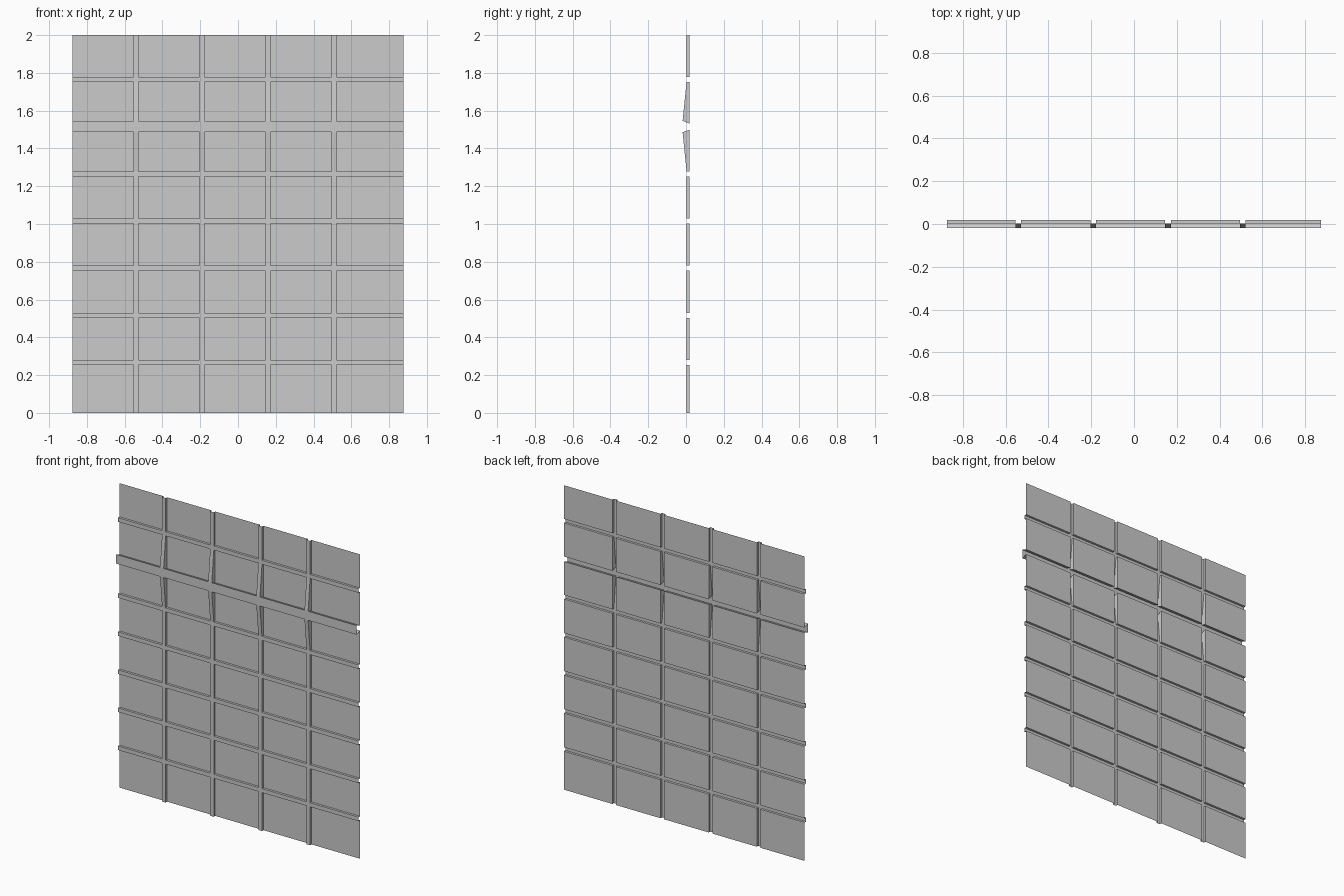
import bpy, bmesh

if "Cube" in bpy.data.objects:
    bpy.data.objects.remove(bpy.data.objects["Cube"])

HALF_W, HEIGHT = 0.875, 2.0
BACK, RIB, BIG = 0.018, 0.003, -0.018   # depths: panes, small ribs, big rail

# Column lines: bands alternate pane, rib, pane ...
xs = [-HALF_W]
for i in range(4):
    right = -0.528 + 0.35 * i
    xs += [right - 0.026, right]
xs.append(HALF_W)

# Row lines as (z at rib depth, rib depth, z at pane depth)
rows = [(0, RIB, 0)]
for i in range(7):
    if i == 5:   # wide rail that juts forward and narrows to the back
        rows += [(1.486, BIG, 1.499), (1.546, BIG, 1.532)]
    else:
        lo, hi = 0.2525 + 0.25 * i, 0.279 + 0.25 * i
        rows += [(lo, RIB, lo), (hi, RIB, hi)]
rows.append((HEIGHT, RIB, HEIGHT))

bm = bmesh.new()
front = [[bm.verts.new((x, y, z)) for x in xs] for z, y, _ in rows]
back = [[bm.verts.new((x, BACK, z)) for x in xs] for _, _, z in rows]


def is_pane(r, c):
    return r % 2 == 0 and c % 2 == 0


for r in range(len(rows) - 1):
    for c in range(len(xs) - 1):
        # panes lie at the back, ribs at the front
        g = back if is_pane(r, c) else front
        bm.faces.new((g[r][c], g[r][c + 1], g[r + 1][c + 1], g[r + 1][c]))
        if not is_pane(r, c):
            continue
        # step walls joining each pane to the ribs around it
        sides = []
        if c > 0:
            sides.append(((r + 1, c), (r, c)))
        if c < len(xs) - 2:
            sides.append(((r, c + 1), (r + 1, c + 1)))
        if r > 0:
            sides.append(((r, c), (r, c + 1)))
        if r < len(rows) - 2:
            sides.append(((r + 1, c + 1), (r + 1, c)))
        for (r0, c0), (r1, c1) in sides:
            bm.faces.new((back[r1][c1], back[r0][c0], front[r0][c0], front[r1][c1]))

bmesh.ops.delete(bm, geom=[v for v in bm.verts if not v.link_faces], context='VERTS')
bmesh.ops.recalc_face_normals(bm, faces=bm.faces)
# make the sheet face the front
bm.faces.ensure_lookup_table()
if bm.faces[0].normal.y > 0:
    bmesh.ops.reverse_faces(bm, faces=bm.faces)

mesh = bpy.data.meshes.new("ribbed_panel")
bm.to_mesh(mesh)
bm.free()
bpy.context.collection.objects.link(bpy.data.objects.new("ribbed_panel", mesh))
